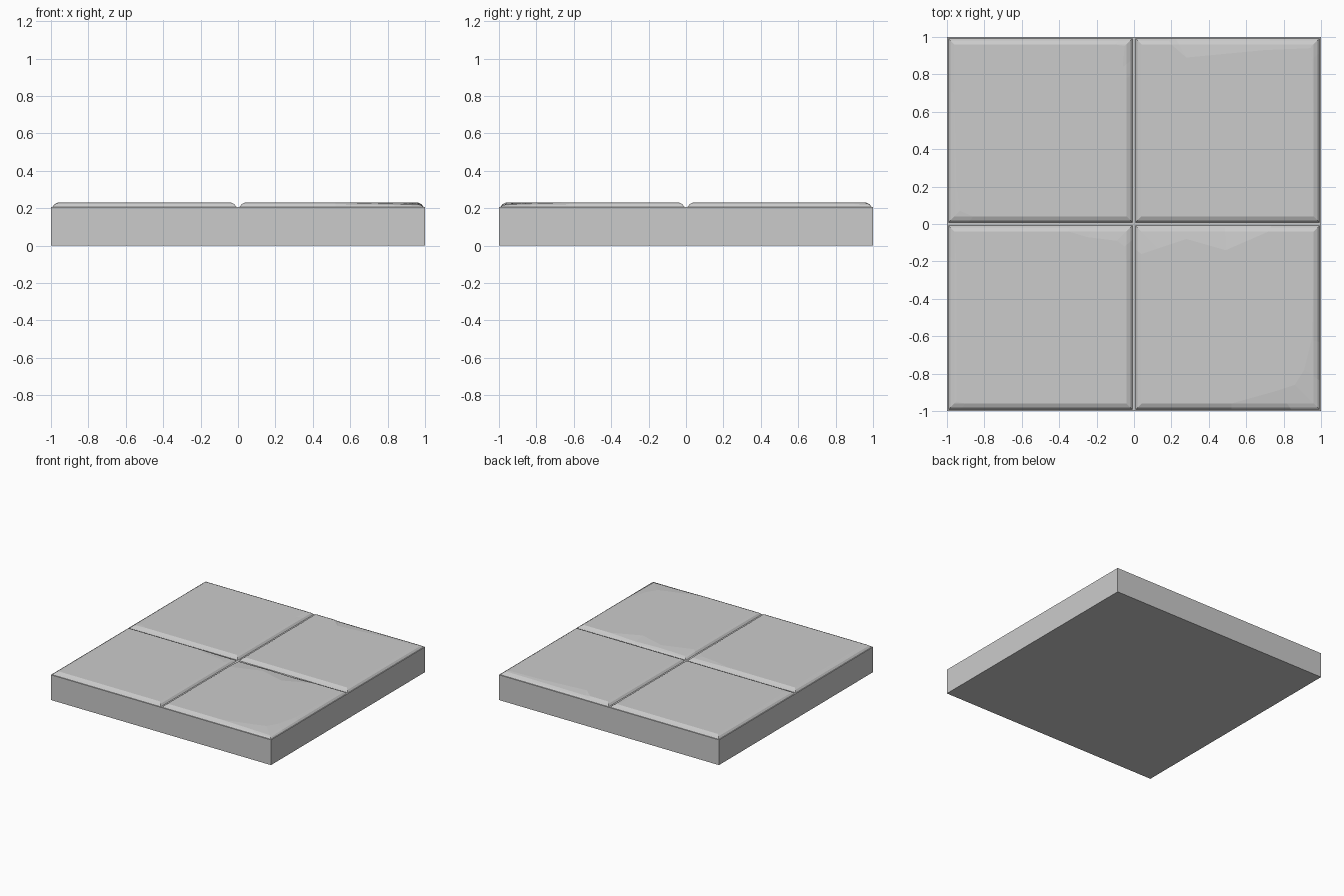
import bpy, bmesh

if "Cube" in bpy.data.objects:
    bpy.data.objects.remove(bpy.data.objects["Cube"])

SLAB_TOP = 0.207
TILE_TOP = 0.231
EDGE = 0.46          # half size of an unworn tile top


def make_object(name, bm):
    bmesh.ops.recalc_face_normals(bm, faces=bm.faces)
    mesh = bpy.data.meshes.new(name)
    bm.to_mesh(mesh)
    bm.free()
    obj = bpy.data.objects.new(name, mesh)
    bpy.context.collection.objects.link(obj)
    return obj


def to_square(p, half):
    """Push an outline point radially out to a square of the given half size."""
    s = half / max(abs(p[0]), abs(p[1]))
    return p[0] * s, p[1] * s


def tile(name, cx, cy, outline):
    """Stone tile: worn flat top, shallow chips, two-step bevelled rim."""
    bm = bmesh.new()

    def ring(points):
        return [bm.verts.new((cx + x, cy + y, z)) for x, y, z in points]

    base = ring([(*to_square(p, 0.495), SLAB_TOP - 0.003) for p in outline])
    rim, shoulder, top = [], [], []
    for p in outline:
        wear = EDGE - max(abs(p[0]), abs(p[1]))
        drop = 0.1 * wear
        rim.append((*to_square(p, 0.48), TILE_TOP - 0.009 - drop * 0.7))
        shoulder.append((*to_square(p, EDGE), TILE_TOP - drop))
        top.append((*p, TILE_TOP))
    rings = [base, ring(rim), ring(shoulder), ring(top)]
    n = len(outline)
    for low, high in zip(rings, rings[1:]):
        for i in range(n):
            j = (i + 1) % n
            bm.faces.new((low[i], low[j], high[j], high[i]))
    bm.faces.new(rings[-1])
    bm.faces.new(rings[0][::-1])
    bmesh.ops.remove_doubles(bm, verts=bm.verts, dist=0.0005)
    return make_object(name, bm)


# Base slab
bm = bmesh.new()
bmesh.ops.create_cube(bm, size=1)
for v in bm.verts:
    v.co.x *= 2
    v.co.y *= 2
    v.co.z = (v.co.z + 0.5) * SLAB_TOP
make_object("base_slab", bm)

# Four tiles: worn top outlines, relative to each tile centre
tile("tile_front_right", 0.5, -0.5, [
    (-.46, -.46), (.02, -.46), (.27, -.39), (.36, -.36), (.41, -.28),
    (.45, -.12), (.46, .2), (.46, .46), (.22, .46), (-.01, .36),
    (-.22, .42), (-.37, .37), (-.46, .34), (-.46, 0)])
tile("tile_back_right", 0.5, 0.5, [
    (-.46, -.46), (.46, -.46), (.46, .1), (.45, .38), (.44, .44),
    (.2, .43), (-.22, .39), (-.3, .46), (-.46, .46)])
tile("tile_front_left", -0.5, -0.5, [
    (-.45, -.45), (-.4, -.46), (.46, -.46), (.46, .3), (.45, .38),
    (.41, .41), (.25, .43), (.15, .46), (-.46, .46), (-.45, .3), (-.45, -.3)])
tile("tile_back_left", -0.5, 0.5, [
    (-.43, -.43), (-.36, -.46), (.46, -.46), (.46, .28), (.44, .34),
    (.45, .45), (.4, .46), (-.46, .46), (-.46, .2), (-.45, -.3)])
